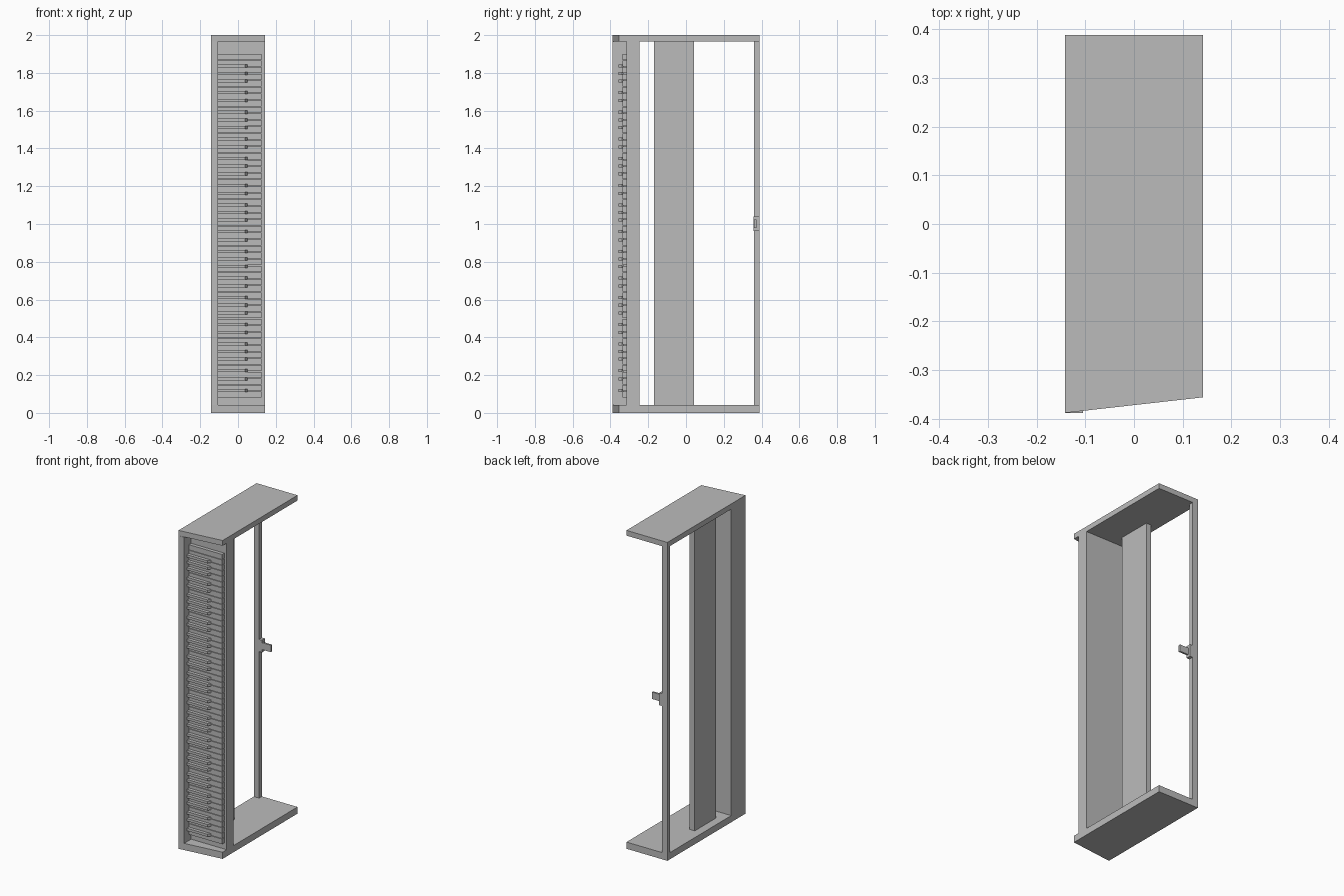
import bpy
import bmesh

cube = bpy.data.objects.get("Cube")
if cube:
    bpy.data.objects.remove(cube, do_unlink=True)

grey = bpy.data.materials.new("plain grey")
grey.use_nodes = True
COLOUR = (0.5, 0.5, 0.5, 1)
grey.diffuse_color = COLOUR
for node in grey.node_tree.nodes:
    if node.type == 'BSDF_PRINCIPLED':
        node.inputs["Base Color"].default_value = COLOUR

HALF_X, HALF_Y = 0.142, 0.388
INNER_LOW, INNER_HIGH = 0.042, 1.967   # space between the end panels
BACK_X = -0.105                        # inner face of the back fascia


def prism(bm, outline, z0, z1):
    """Extrude an x-y outline from z0 to z1."""
    low = [bm.verts.new((x, y, z0)) for x, y in outline]
    high = [bm.verts.new((x, y, z1)) for x, y in outline]
    bm.faces.new(low)
    bm.faces.new(high)
    n = len(low)
    for i in range(n):
        j = (i + 1) % n
        bm.faces.new((low[i], low[j], high[j], high[i]))


def rect(x0, x1, y0, y1):
    return [(x0, y0), (x1, y0), (x1, y1), (x0, y1)]


def part(name, pieces):
    """Make one object from (outline, z0, z1) pieces."""
    bm = bmesh.new()
    for outline, z0, z1 in pieces:
        prism(bm, outline, z0, z1)
    bmesh.ops.recalc_face_normals(bm, faces=bm.faces[:])
    mesh = bpy.data.meshes.new(name)
    bm.to_mesh(mesh)
    bm.free()
    mesh.materials.append(grey)
    obj = bpy.data.objects.new(name, mesh)
    bpy.context.collection.objects.link(obj)
    return obj


# End panels with a slanted front edge
end = [(-HALF_X, -HALF_Y), (HALF_X, -0.356), (HALF_X, HALF_Y), (-HALF_X, HALF_Y)]
part("lower_end_panel", [(end, 0, INNER_LOW)])
part("upper_end_panel", [(end, INNER_HIGH, 2)])

# Case: fascia behind the keys, key bed, brace board and base rail
inner = (INNER_LOW, INNER_HIGH)
part("back_fascia", [(rect(-HALF_X, BACK_X, -HALF_Y, -0.246), *inner)])
part("key_bed", [(rect(BACK_X, HALF_X, -0.315, -0.246), *inner)])
part("brace_board", [(rect(-0.09, -0.055, -0.17, 0.042), *inner)])
part("base_rail", [(rect(-HALF_X, BACK_X, 0.36, HALF_Y), *inner)])

# Pedal and its mount on the base rail
part("pedal_mount", [(rect(BACK_X, -0.085, 0.358, HALF_Y), 0.963, 1.04)])
part("pedal", [(rect(-0.085, -0.025, 0.361, 0.373), 0.98, 1.023)])

# Keyboard: white keys run A to C over seven octaves
KEY_START, KEY_PITCH, WHITE_COUNT, GAP = 0.079, 0.03506, 52, 0.0015
white_outline = rect(BACK_X, 0.125, -0.337, -0.313)
black_outline = [(BACK_X, -0.357), (0.037, -0.357), (0.05, -0.339),
                 (0.05, -0.33), (BACK_X, -0.33)]
# Shift of the black key above each natural (A, C, D, F, G)
BLACK_SHIFT = {0: 0.005, 2: -0.004, 3: 0.004, 5: -0.005, 6: 0}
whites, blacks = [], []
for i in range(WHITE_COUNT):
    z = KEY_START + i * KEY_PITCH
    whites.append((white_outline, z + GAP, z + KEY_PITCH - GAP))
    if i % 7 in BLACK_SHIFT and i < WHITE_COUNT - 1:
        mid = z + KEY_PITCH + BLACK_SHIFT[i % 7]
        blacks.append((black_outline, mid - 0.008, mid + 0.008))
part("white_keys", whites)
part("black_keys", blacks)
